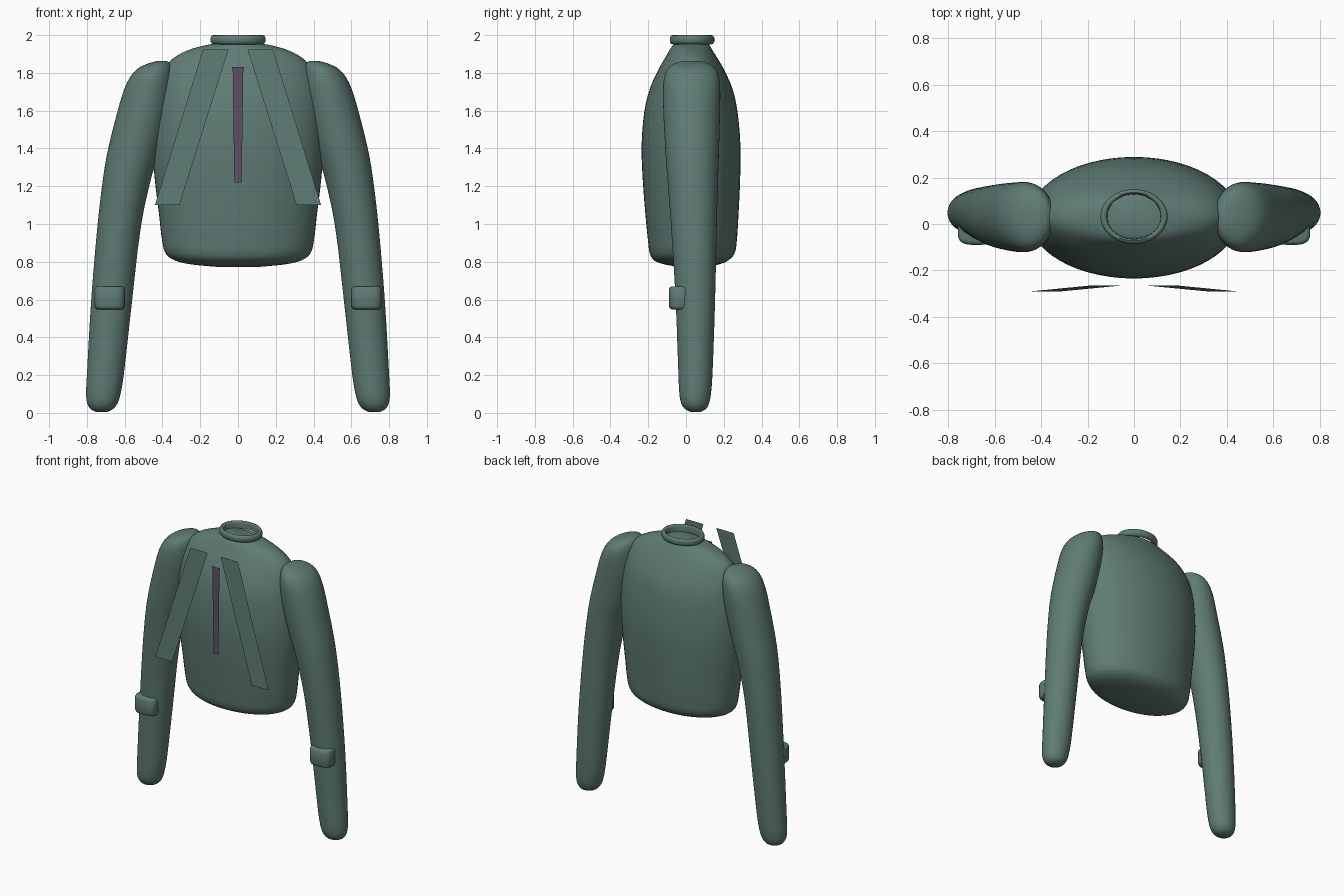
import bpy, bmesh, math
from mathutils import Vector

if "Cube" in bpy.data.objects:
    bpy.data.objects.remove(bpy.data.objects["Cube"])


def material(name, rgba):
    m = bpy.data.materials.new(name)
    m.diffuse_color = rgba
    m.use_nodes = True
    m.node_tree.nodes["Principled BSDF"].inputs["Base Color"].default_value = m.diffuse_color
    return m


cloth = material("green_cloth", (0.115, 0.2, 0.175, 1))
zip_mat = material("zip_purple", (0.115, 0.08, 0.12, 1))


def finish(name, bm, mat, smooth=True, angle=50):
    bmesh.ops.recalc_face_normals(bm, faces=bm.faces)
    me = bpy.data.meshes.new(name)
    bm.to_mesh(me)
    bm.free()
    ob = bpy.data.objects.new(name, me)
    bpy.context.collection.objects.link(ob)
    me.materials.append(mat)
    if smooth:
        bpy.ops.object.select_all(action='DESELECT')
        ob.select_set(True)
        bpy.context.view_layer.objects.active = ob
        bpy.ops.object.shade_smooth_by_angle(angle=math.radians(angle))
    return ob


def refine(rows, steps):
    """Catmull-Rom through the ring rows, spaced by height."""
    if steps == 1:
        return rows
    out = []
    n = len(rows)
    for i in range(n - 1):
        p, q = rows[i], rows[i + 1]
        a, b = rows[max(i - 1, 0)], rows[min(i + 2, n - 1)]
        h = q[0] - p[0]
        for s in range(steps):
            t = s / steps
            row = [p[0] + h * t]
            for k in range(1, len(p)):
                m0 = (q[k] - a[k]) / (q[0] - a[0]) * h
                m1 = (b[k] - p[k]) / (b[0] - p[0]) * h
                row.append((2*t**3 - 3*t*t + 1) * p[k] + (t**3 - 2*t*t + t) * m0
                           + (3*t*t - 2*t**3) * q[k] + (t**3 - t*t) * m1)
            out.append(row)
    return out + [rows[-1]]


def loft(name, rows, side=1, power=2.0, segs=56, steps=3, closed=False):
    """Rings given as (z, x_min, x_max, y_min, y_max)."""
    bm = bmesh.new()
    rings = []
    for z, x0, x1, y0, y1 in refine(rows, steps):
        ring = []
        for i in range(segs):
            a = 2 * math.pi * i / segs
            c, s = math.cos(a), math.sin(a)
            u = math.copysign(abs(c) ** (2 / power), c)
            v = math.copysign(abs(s) ** (2 / power), s)
            ring.append(bm.verts.new((side * ((x0 + x1) / 2 + u * (x1 - x0) / 2),
                                      (y0 + y1) / 2 + v * (y1 - y0) / 2, z)))
        rings.append(ring)
    pairs = list(zip(rings, rings[1:]))
    if closed:
        pairs.append((rings[-1], rings[0]))
    for r, q in pairs:
        for i in range(segs):
            j = (i + 1) % segs
            bm.faces.new((r[i], r[j], q[j], q[i]))
    if not closed:
        bm.faces.new(rings[0])
        bm.faces.new(rings[-1])
    return finish(name, bm, cloth)


def flat(name, points, mat):
    bm = bmesh.new()
    f = bm.faces.new([bm.verts.new(p) for p in points])
    f.normal_update()
    if f.normal.y > 0:
        f.normal_flip()
    me = bpy.data.meshes.new(name)
    bm.to_mesh(me)
    bm.free()
    me.materials.append(mat)
    bpy.context.collection.objects.link(bpy.data.objects.new(name, me))


# Torso: (height, half width, front, back)
torso = [(0.772, 0.10, -0.03, 0.09), (0.785, 0.24, -0.11, 0.17),
         (0.805, 0.33, -0.165, 0.22), (0.84, 0.38, -0.19, 0.255),
         (0.90, 0.40, -0.20, 0.268), (1.05, 0.418, -0.215, 0.278),
         (1.25, 0.442, -0.23, 0.287), (1.42, 0.452, -0.235, 0.288),
         (1.6, 0.445, -0.22, 0.272), (1.72, 0.428, -0.19, 0.245),
         (1.82, 0.39, -0.145, 0.20), (1.88, 0.34, -0.11, 0.165),
         (1.92, 0.265, -0.088, 0.14), (1.945, 0.18, -0.07, 0.125),
         (1.957, 0.11, -0.05, 0.11)]
loft("torso", [(z, -w, w, f, b) for z, w, f, b in torso])

# Collar: closed ring with a rounded section (height, half width, half depth)
collar = [(1.95, 0.125, 0.10), (1.955, 0.138, 0.112), (1.965, 0.145, 0.118),
          (1.985, 0.145, 0.118), (1.997, 0.139, 0.112), (2.0, 0.13, 0.104),
          (1.997, 0.121, 0.1), (1.985, 0.116, 0.097), (1.95, 0.115, 0.096)]
loft("collar", [(z, -w, w, 0.032 - d, 0.032 + d) for z, w, d in collar],
     steps=1, closed=True)

# Sleeve and pocket rings
sleeve = [(0.006, 0.69, 0.755, 0.02, 0.08), (0.02, 0.662, 0.78, -0.005, 0.105),
          (0.05, 0.638, 0.798, -0.025, 0.122), (0.10, 0.622, 0.804, -0.035, 0.132),
          (0.2, 0.605, 0.80, -0.04, 0.14), (0.6, 0.56, 0.777, -0.055, 0.154),
          (1.0, 0.512, 0.743, -0.08, 0.163), (1.26, 0.455, 0.712, -0.10, 0.17),
          (1.4, 0.41, 0.687, -0.11, 0.175), (1.6, 0.36, 0.637, -0.12, 0.18),
          (1.72, 0.345, 0.60, -0.121, 0.181), (1.79, 0.345, 0.563, -0.112, 0.172),
          (1.83, 0.35, 0.52, -0.09, 0.15), (1.852, 0.36, 0.47, -0.055, 0.115),
          (1.864, 0.38, 0.425, -0.015, 0.07)]
pocket = [(0.548, 0.615, 0.745, -0.075, 0.02), (0.553, 0.605, 0.755, -0.085, 0.03),
          (0.565, 0.60, 0.76, -0.09, 0.035), (0.655, 0.60, 0.76, -0.09, 0.035),
          (0.665, 0.605, 0.755, -0.085, 0.03), (0.67, 0.615, 0.745, -0.075, 0.02)]

for side, word in ((1, "right"), (-1, "left")):
    loft("sleeve_" + word, sleeve, side, segs=48)
    loft("sleeve_pocket_" + word, pocket, side, power=3.2, segs=40, steps=1)
    # Flat lapel strip standing in front of the chest
    flat("lapel_" + word, [(side * x, y, z) for x, y, z in (
        (0.05, -0.265, 1.925), (0.185, -0.265, 1.925),
        (0.44, -0.29, 1.10), (0.31, -0.29, 1.10))], cloth)

# Tapered zip strip
edge = [(0.033, 1.83), (0.027, 1.80), (0.025, 1.60), (0.022, 1.40), (0.019, 1.22)]
flat("zip_strip", [(w, -0.245, z) for w, z in edge]
     + [(-w, -0.245, z) for w, z in reversed(edge)], zip_mat)
